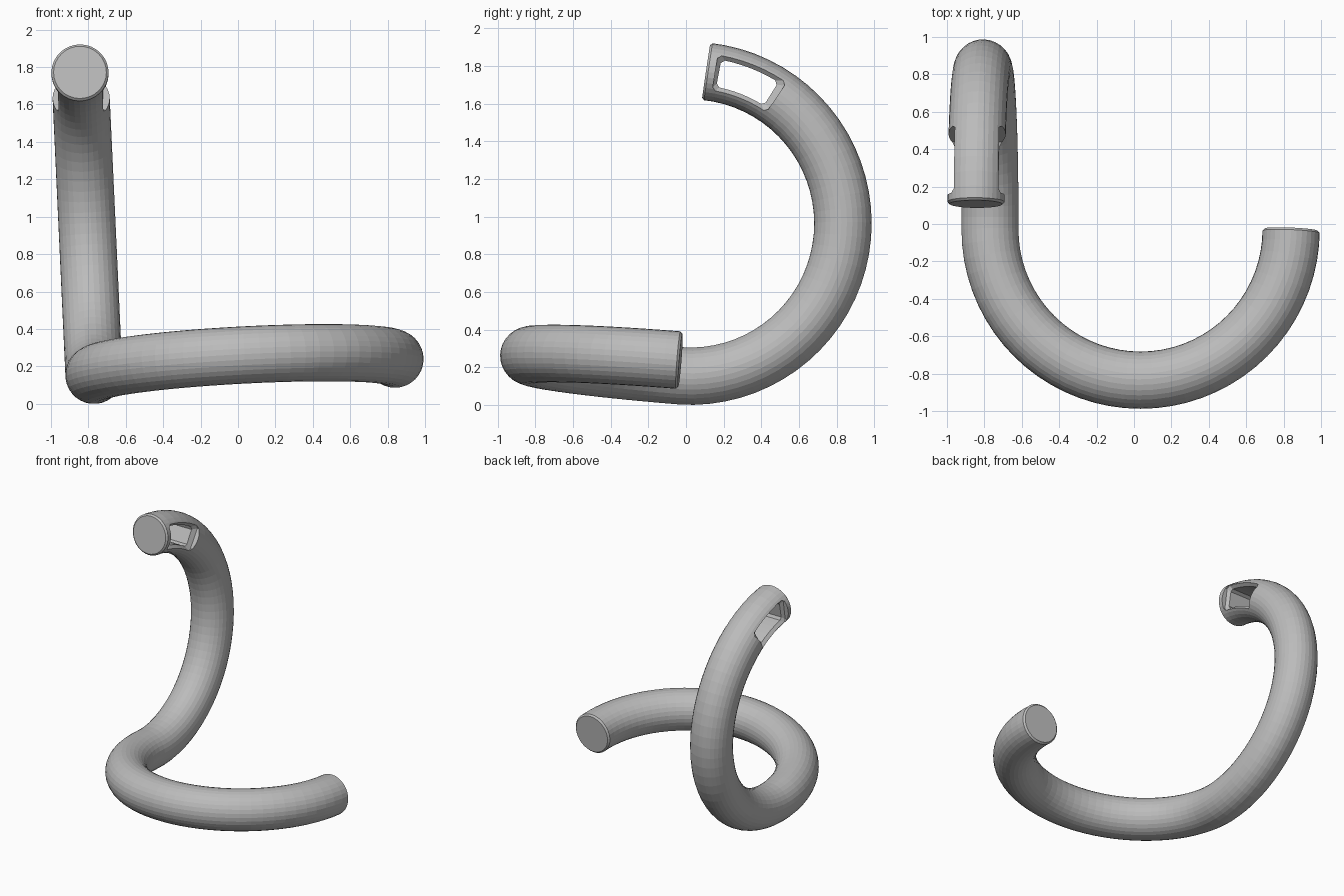
import bpy, bmesh, math
from mathutils import Vector

if "Cube" in bpy.data.objects:
    bpy.data.objects.remove(bpy.data.objects["Cube"])

TUBE, SIDES, CH = 0.153, 32, 0.012
R, CY, CZ = 0.812, 0.022, 0.968

grey = bpy.data.materials.new("grey")
grey.diffuse_color = (0.5, 0.5, 0.5, 1)
grey.use_nodes = True
grey.node_tree.nodes["Principled BSDF"].inputs["Base Color"].default_value = grey.diffuse_color


def make_object(name, bm):
    bmesh.ops.recalc_face_normals(bm, faces=bm.faces)
    mesh = bpy.data.meshes.new(name)
    bm.to_mesh(mesh)
    bm.free()
    mesh.materials.append(grey)
    obj = bpy.data.objects.new(name, mesh)
    bpy.context.collection.objects.link(obj)
    return obj


def loft(bm, rings):
    """Bridge equal closed rings of points and cap both ends."""
    vs = [[bm.verts.new(p) for p in ring] for ring in rings]
    for a, b in zip(vs, vs[1:]):
        for i in range(len(a)):
            j = (i + 1) % len(a)
            bm.faces.new((a[i], a[j], b[j], b[i]))
    bm.faces.new(vs[0])
    bm.faces.new(vs[-1])


def flat_arc(t):
    """Nearly level half ring; t in degrees."""
    a = math.radians(t)
    x, y = 0.035 + 0.805 * math.cos(a), -0.03 + 0.805 * math.sin(a)
    return Vector((x, y, 0.197 + 0.0515 * (x - 0.03) - 0.081 * y))


def upright_arc(t, r=R):
    """Upright half ring; t in degrees from the bottom."""
    a = math.radians(t)
    x = -0.77 - 0.075 * (CZ - R * math.cos(a) - 0.157) / 1.62
    return Vector((x, CY + r * math.sin(a), CZ - r * math.cos(a)))


# Tube path: level half ring running into the upright half ring
path = [flat_arc(-180 * i / 36) for i in range(37)]
path += [upright_arc(-3.7 + 177.7 * i / 36) for i in range(1, 37)]
tang = [(path[min(i + 1, len(path) - 1)] - path[max(i - 1, 0)]).normalized()
        for i in range(len(path))]
stations = [(p, t, TUBE) for p, t in zip(path, tang)]
# Chamfered ends
stations[0] = (path[0] + tang[0] * CH, tang[0], TUBE)
stations[-1] = (path[-1] - tang[-1] * CH, tang[-1], TUBE)
stations.insert(0, (path[0], tang[0], TUBE - CH))
stations.append((path[-1], tang[-1], TUBE - CH))

rings, side = [], Vector((0, 0, 1))
for p, t, r in stations:
    side = (side - t * side.dot(t)).normalized()
    up = t.cross(side)
    rings.append([p + r * (side * math.cos(k * math.tau / SIDES) + up * math.sin(k * math.tau / SIDES))
                  for k in range(SIDES)])
bm = bmesh.new()
loft(bm, rings)
tube = make_object("hook_tube", bm)


# Slot through the upper end, with chamfered rims on both sides
def slot_outline(dx, a0, a1, h, c=0.018):
    ca = math.degrees(c / R)
    n = 6
    span = [a0 + ca + (a1 - a0 - 2 * ca) * i / n for i in range(n + 1)]
    pts = [(a, h) for a in span] + [(a1, h - c), (a1, c - h)]
    pts += [(a, -h) for a in reversed(span)] + [(a0, c - h), (a0, h - c)]
    return [upright_arc(a, R + d) + Vector((dx, 0, 0)) for a, d in pts]


outer, inner = (145.6, 170.6, 0.095), (148, 169.2, 0.073)
bm = bmesh.new()
loft(bm, [slot_outline(-0.25, *outer), slot_outline(-0.118, *outer), slot_outline(-0.098, *inner),
          slot_outline(0.098, *inner), slot_outline(0.118, *outer), slot_outline(0.25, *outer)])
cutter = make_object("slot_cutter", bm)
cutter.hide_render = True

mod = tube.modifiers.new("slot", 'BOOLEAN')
mod.operation, mod.solver, mod.object = 'DIFFERENCE', 'EXACT', cutter
bpy.context.view_layer.objects.active = tube
bpy.ops.object.modifier_apply(modifier=mod.name)
bpy.data.objects.remove(cutter)

# Rest on the ground
low = min(v.co.z for v in tube.data.vertices)
for v in tube.data.vertices:
    v.co.z -= low
